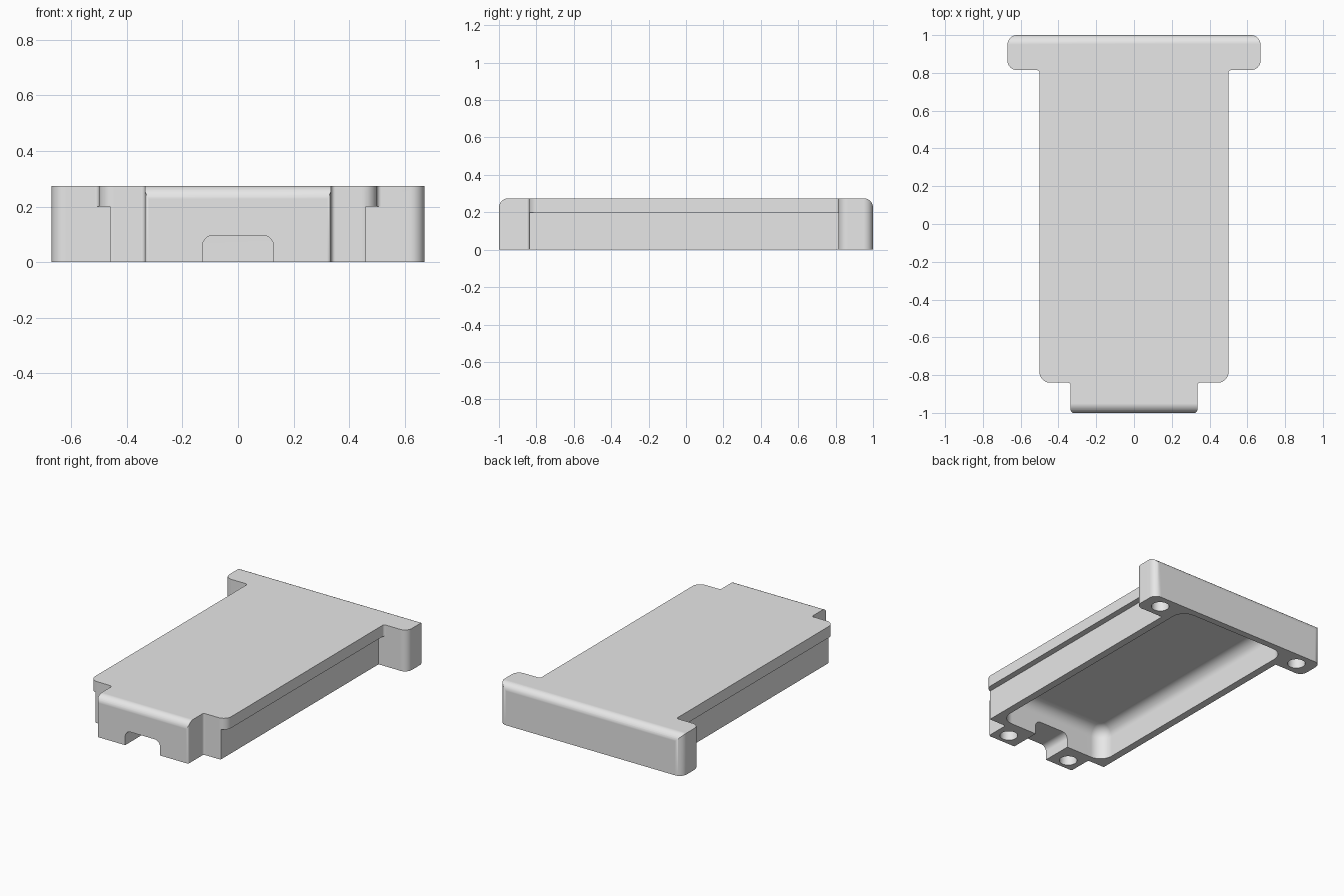
import bpy, bmesh
from math import sin, cos, pi
from mathutils import Vector

default = bpy.data.objects.get("Cube")
if default:
    bpy.data.objects.remove(default, do_unlink=True)

HEIGHT = 0.275
grey = bpy.data.materials.new("light_grey")
grey.use_nodes = True
grey.diffuse_color = (0.8, 0.8, 0.8, 1)
grey.node_tree.nodes["Principled BSDF"].inputs["Base Color"].default_value = (0.8, 0.8, 0.8, 1)


def rounded(corners, steps=8):
    """Right-angled outline given as (u, v, radius), with arcs at the corners."""
    pts = []
    for i, (u, v, r) in enumerate(corners):
        p = Vector((u, v))
        if r == 0:
            pts.append(p)
            continue
        d1 = (Vector(corners[i - 1][:2]) - p).normalized()
        d2 = (Vector(corners[(i + 1) % len(corners)][:2]) - p).normalized()
        centre = p + r * (d1 + d2)
        for k in range(steps + 1):
            a = k / steps * pi / 2
            pts.append(centre - r * (d2 * cos(a) + d1 * sin(a)))
    return pts


def mirrored(half):
    """Complete an outline from its +x half."""
    return half + [(-u, v, r) for u, v, r in reversed(half)]


def rectangle(u, v0, v1, r):
    return mirrored([(u, v0, r), (u, v1, r)])


def loft(name, rings):
    """Skin a stack of equal-length rings and cap both ends."""
    bm = bmesh.new()
    loops = [[bm.verts.new(p) for p in ring] for ring in rings]
    n = len(loops[0])
    for low, high in zip(loops, loops[1:]):
        for i in range(n):
            j = (i + 1) % n
            bm.faces.new((low[i], low[j], high[j], high[i]))
    bm.faces.new(loops[0])
    bm.faces.new(loops[-1])
    bmesh.ops.recalc_face_normals(bm, faces=bm.faces)
    mesh = bpy.data.meshes.new(name)
    bm.to_mesh(mesh)
    bm.free()
    mesh.materials.append(grey)
    obj = bpy.data.objects.new(name, mesh)
    bpy.context.collection.objects.link(obj)
    return obj


def prism(name, pts, start, end, axis):
    place = {"x": lambda p, t: (t, p.x, p.y),
             "y": lambda p, t: (p.x, t, p.y),
             "z": lambda p, t: (p.x, p.y, t)}[axis]
    return loft(name, [[place(p, t) for p in pts] for t in (start, end)])


def combine(target, tool, operation="DIFFERENCE"):
    tool.hide_render = True
    mod = target.modifiers.new("cut", "BOOLEAN")
    mod.operation, mod.solver, mod.object = operation, "EXACT", tool
    bpy.context.view_layer.objects.active = target
    bpy.ops.object.modifier_apply(modifier=mod.name)
    bpy.data.objects.remove(tool, do_unlink=True)


# Plan outline: narrow nose, long body, wide end bar
outline = mirrored([(0.335, -1, 0.015), (0.335, -0.84, 0.015), (0.5, -0.84, 0.055),
                    (0.5, 0.815, 0.015), (0.67, 0.815, 0.05), (0.67, 1, 0.05)])
housing = prism("cover_housing", rounded(outline), 0, 0.4, "z")

# Side profile rounds the top edge at both ends
end = 1.0002
side = rounded([(-end, -0.1, 0), (end, -0.1, 0), (end, HEIGHT, 0.05), (-end, HEIGHT, 0.05)])
combine(housing, prism("side_profile", side, -0.8, 0.8, "x"), "INTERSECT")

# Grooves under the overhanging top along both sides
for s in (-1, 1):
    groove = [Vector(p) for p in ((s * 0.46, -0.95), (s * 0.6, -0.95), (s * 0.6, 0.816), (s * 0.46, 0.816))]
    combine(housing, prism("side_groove", groove, -0.1, 0.2, "z"))

# Hollow underside with a filleted ceiling
ceiling, fillet, corner = 0.215, 0.075, 0.09
levels = [(0, -0.05)]
for k in range(9):
    a = k / 8 * pi / 2
    levels.append((fillet * (1 - cos(a)), ceiling - fillet * (1 - sin(a))))
rings = []
for inset, z in levels:
    loop = rounded(rectangle(0.41, -0.795, 0.955, corner), 8) if inset == 0 else \
        rounded(rectangle(0.41 - inset, -0.795 + inset, 0.955 - inset, corner - inset), 8)
    rings.append([(p.x, p.y, z) for p in loop])
combine(housing, loft("cavity", rings))

# Cable notch through the nose into the cavity
notch = rounded(mirrored([(0.128, -0.1, 0), (0.128, 0.097, 0.04)]))
combine(housing, prism("cable_notch", notch, -1.1, -0.74, "y"))

# Blind screw holes in the nose and the end bar
for x, y in ((0.24, -0.92), (0.55, 0.908)):
    for s in (-1, 1):
        ring = [Vector((s * x + 0.055 * cos(k * pi / 16), y + 0.055 * sin(k * pi / 16))) for k in range(32)]
        combine(housing, prism("screw_hole", ring, -0.1, 0.18, "z"))

# Smooth fillets, clean flat faces
bpy.ops.object.select_all(action="DESELECT")
housing.select_set(True)
bpy.context.view_layer.objects.active = housing
bpy.ops.object.shade_smooth_by_angle(angle=pi / 6)
weighted = housing.modifiers.new("clean_normals", "WEIGHTED_NORMAL")
weighted.keep_sharp = True
